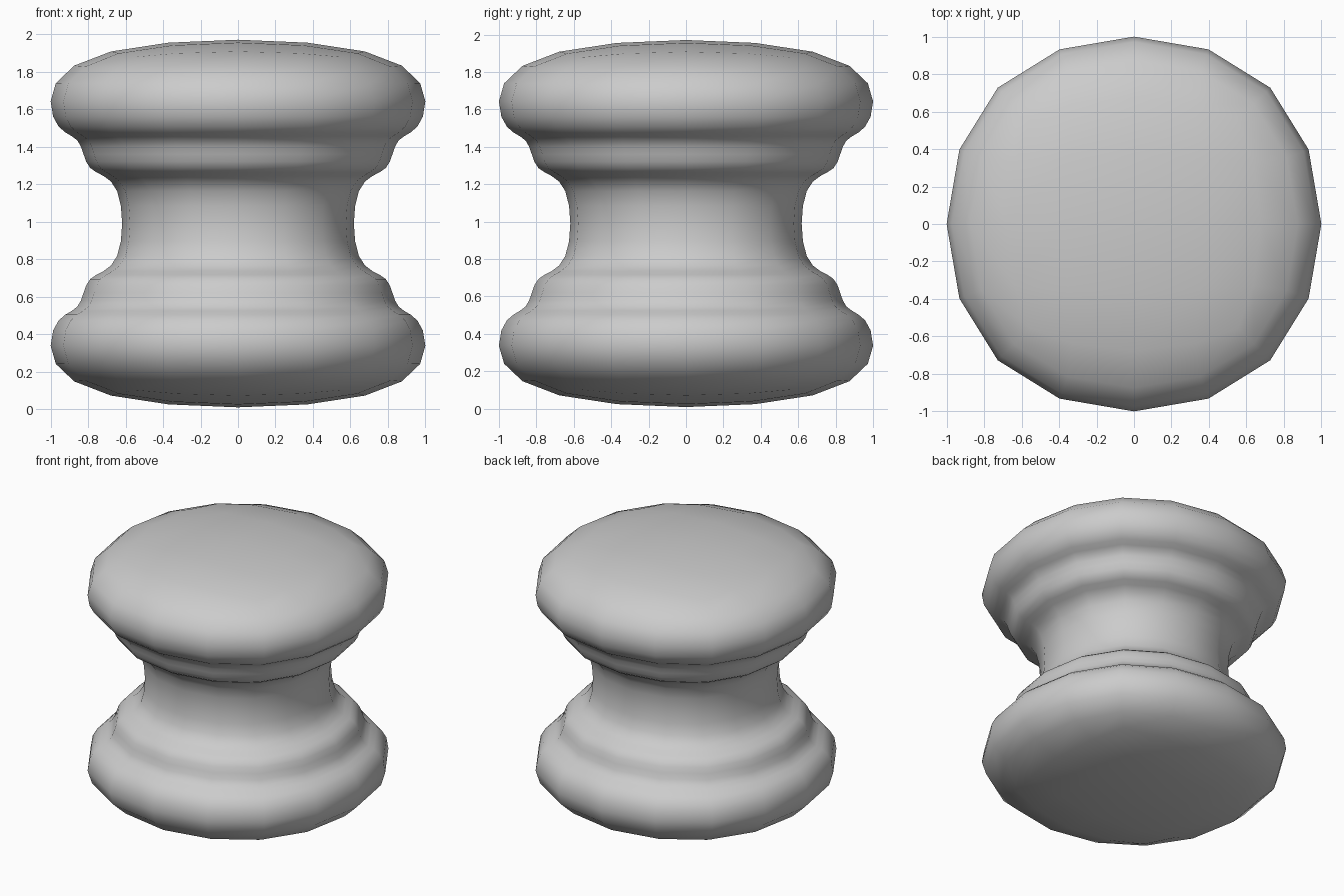
import bpy, bmesh

if "Cube" in bpy.data.objects:
    bpy.data.objects.remove(bpy.data.objects["Cube"])

# Square cage rings (half width, z) for the upper half; mirrored about MID
MID = 0.99
UPPER = [(0.665, 1.25), (0.90, 1.25), (0.90, 1.47), (1.112, 1.47), (1.112, 2.015)]
rings = [(s, 2 * MID - z) for s, z in reversed(UPPER)] + UPPER

# Stack the rings into a stepped box with end caps
bm = bmesh.new()
loops = [[bm.verts.new((s * x, s * y, z)) for x, y in ((-1, -1), (1, -1), (1, 1), (-1, 1))]
         for s, z in rings]
for lo, hi in zip(loops, loops[1:]):
    for i in range(4):
        j = (i + 1) % 4
        bm.faces.new((lo[i], lo[j], hi[j], hi[i]))
bm.faces.new(loops[0][::-1])
bm.faces.new(loops[-1])
for f in bm.faces:
    f.smooth = True

mesh = bpy.data.meshes.new("spool_pedestal")
bm.to_mesh(mesh)
bm.free()
spool = bpy.data.objects.new("spool_pedestal", mesh)
bpy.context.collection.objects.link(spool)

# Subdivision rounds the stepped box into a 16-sided spool
sub = spool.modifiers.new("round", 'SUBSURF')
sub.levels = sub.render_levels = 2
